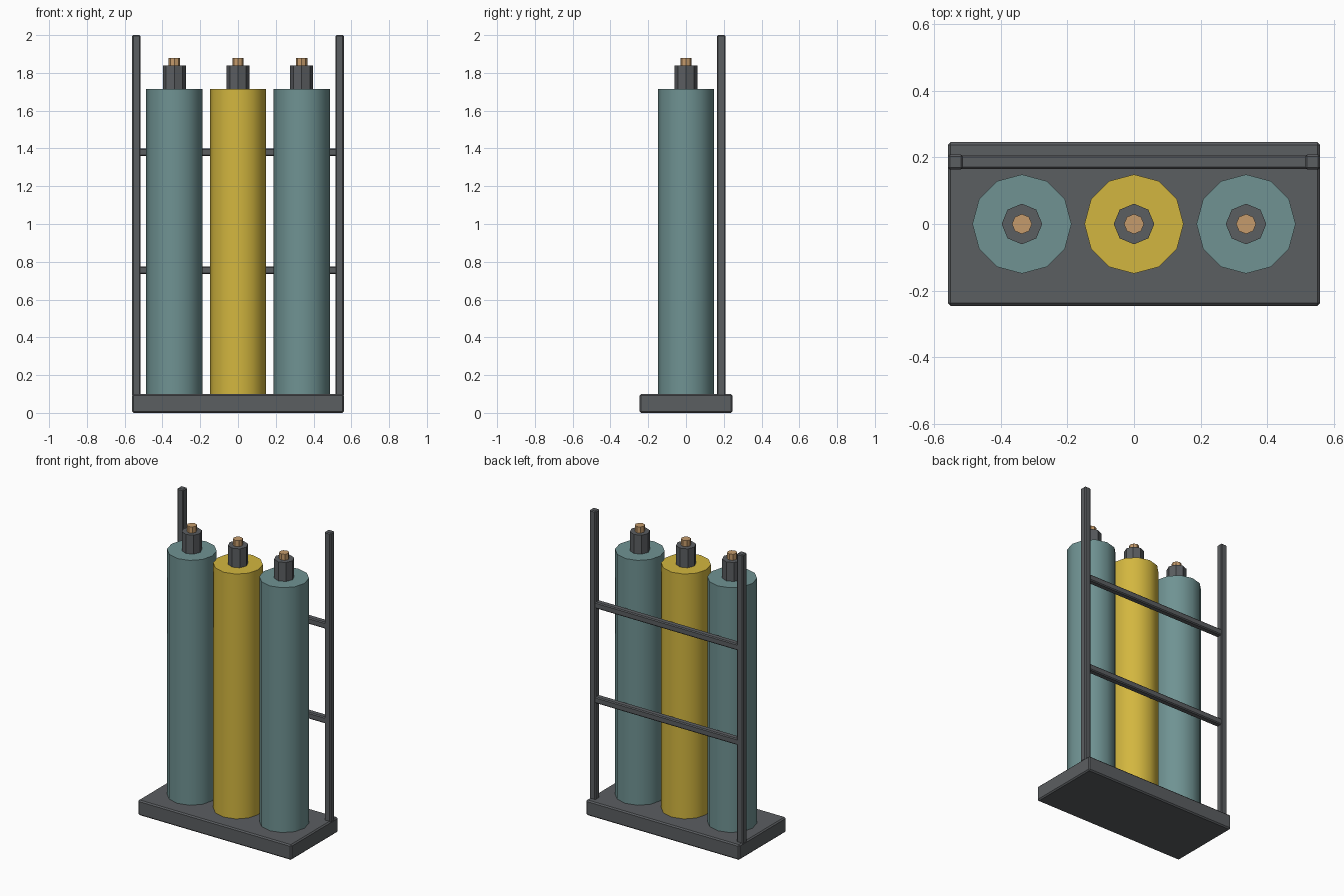
import bpy, math

if "Cube" in bpy.data.objects:
    bpy.data.objects.remove(bpy.data.objects["Cube"])


def material(name, rgb):
    m = bpy.data.materials.new(name)
    m.diffuse_color = (*rgb, 1)
    m.use_nodes = True
    m.node_tree.nodes["Principled BSDF"].inputs["Base Color"].default_value = m.diffuse_color
    return m


STEEL = material("dark_steel", (0.105, 0.112, 0.12))
TEAL = material("teal_paint", (0.16, 0.29, 0.29))
YELLOW = material("yellow_paint", (0.65, 0.47, 0.05))
BRASS = material("brass", (0.56, 0.33, 0.15))


def box(name, lo, hi, bevel):
    bpy.ops.mesh.primitive_cube_add(size=1, location=[(a + b) / 2 for a, b in zip(lo, hi)])
    o = bpy.context.object
    o.name = name
    o.scale = [b - a for a, b in zip(lo, hi)]
    bpy.ops.object.transform_apply(location=False, rotation=False, scale=True)
    o.data.materials.append(STEEL)
    mod = o.modifiers.new("edge_bevel", 'BEVEL')
    mod.width, mod.segments = bevel, 1
    return o


def prism(name, x, radius, z0, z1, sides, mat):
    # rotated so that a vertex lies on the x axis
    bpy.ops.mesh.primitive_cylinder_add(vertices=sides, radius=radius, depth=z1 - z0,
                                        location=(x, 0, (z0 + z1) / 2),
                                        rotation=(0, 0, math.pi / 2))
    o = bpy.context.object
    o.name = name
    o.data.materials.append(mat)
    bpy.ops.object.shade_smooth_by_angle(angle=math.radians(35))
    return o


# Base plate
box("base_plate", (-0.56, -0.246, 0), (0.56, 0.246, 0.1), 0.008)

# Rear posts
for side, s in (("left", -1), ("right", 1)):
    x = s * 0.5375
    box(side + "_post", (x - 0.0225, 0.164, 0.09), (x + 0.0225, 0.209, 2.0), 0.006)

# Cross rails
for label, z in (("lower", 0.755), ("upper", 1.38)):
    box(label + "_rail", (-0.53, 0.166, z - 0.021), (0.53, 0.207, z + 0.021), 0.006)

# Gas cylinders with valve and brass outlet
for label, x, paint in (("left", -0.337, TEAL), ("middle", 0, YELLOW), ("right", 0.337, TEAL)):
    prism(label + "_tank", x, 0.149, 0.1, 1.715, 12, paint)
    prism(label + "_valve", x, 0.061, 1.71, 1.84, 8, STEEL)
    prism(label + "_outlet", x, 0.03, 1.83, 1.88, 8, BRASS)
